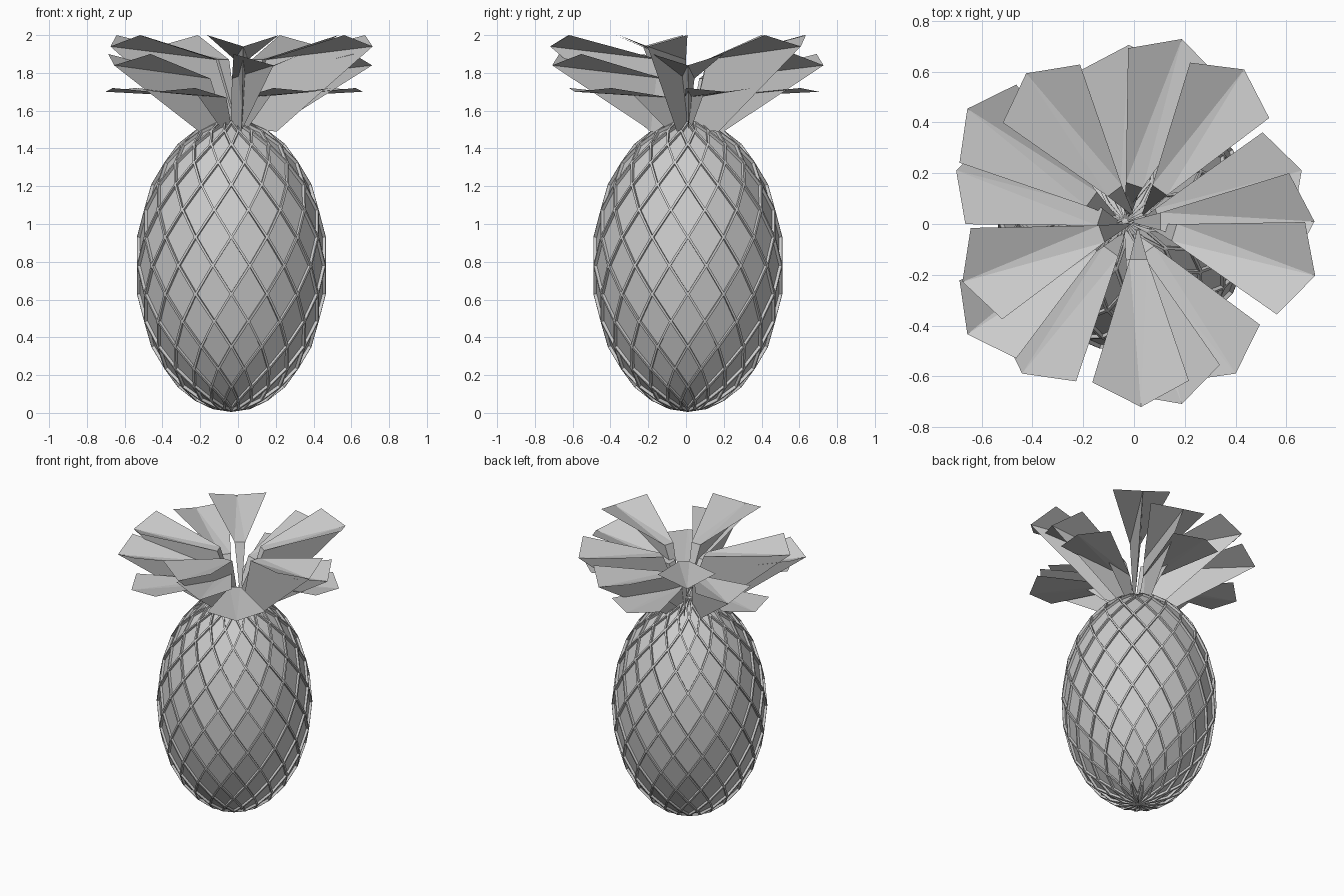
import bpy, bmesh, math
from mathutils import Vector

if "Cube" in bpy.data.objects:
    bpy.data.objects.remove(bpy.data.objects["Cube"], do_unlink=True)

grey = bpy.data.materials.new("light grey")
grey.use_nodes = True
colour = (0.6, 0.6, 0.6, 1)
grey.diffuse_color = colour
grey.node_tree.nodes["Principled BSDF"].inputs["Base Color"].default_value = colour


def finish(bm, name):
    mesh = bpy.data.meshes.new(name)
    bm.to_mesh(mesh)
    bm.free()
    mesh.materials.append(grey)
    obj = bpy.data.objects.new(name, mesh)
    bpy.context.collection.objects.link(obj)


# Fruit body: an egg shaped lattice of diamonds, each sunk to leave raised ribs
SEGMENTS, HALF_RINGS = 32, 8
CENTRE, RADIUS, HALF_HEIGHT = Vector((-0.035, 0.01, 0.78)), 0.51, 0.775
bm = bmesh.new()
nodes = {}


def node(i, j):
    i = 0 if abs(j) == HALF_RINGS else i % SEGMENTS
    if (i, j) not in nodes:
        lat = j * math.pi / 2 / HALF_RINGS
        lon = i * 2 * math.pi / SEGMENTS
        nodes[i, j] = bm.verts.new(CENTRE + Vector((
            RADIUS * math.cos(lat) * math.cos(lon),
            RADIUS * math.cos(lat) * math.sin(lon),
            HALF_HEIGHT * math.sin(lat))))
    return nodes[i, j]


for j in range(1 - HALF_RINGS, HALF_RINGS):
    for i in range(j % 2, SEGMENTS, 2):
        bm.faces.new([node(i + 1, j), node(i, j + 1), node(i - 1, j), node(i, j - 1)])
bmesh.ops.recalc_face_normals(bm, faces=bm.faces)
panels = list(bm.faces)
bmesh.ops.inset_individual(bm, faces=panels, thickness=0.009, depth=0)
bmesh.ops.inset_individual(bm, faces=panels, thickness=0.001, depth=-0.016)
finish(bm, "fruit_body")


# Crown leaves: a flared blade on top of a thin, deep keel that rises from the fruit
def leaf(name, centre, angle, length, inner, tip_z, corner_z, keel_reach, keel_foot):
    bm = bmesh.new()

    def point(dist, side, z):
        return bm.verts.new((centre[0] + dist * math.cos(angle) - side * math.sin(angle),
                             centre[1] + dist * math.sin(angle) + side * math.cos(angle), z))

    inner_r, inner_z = inner
    tip = point(length, 0, tip_z)
    root = point(0.02, 0, 1.5)
    foot = point(keel_foot, 0, 1.49)
    left, right = [point(inner_r, s * 0.035, inner_z) for s in (1, -1)]
    keel_end = tip
    if keel_reach < 1:
        keel_end = point(inner_r + (length - inner_r) * keel_reach, 0,
                         inner_z + (tip_z - inner_z) * keel_reach)
    bm.faces.new([left, right, tip])
    bm.faces.new([right, left, root])
    for shoulder, s in ((left, 1), (right, -1)):
        corner = point(length - 0.1, s * 0.19, corner_z)
        bm.faces.new([shoulder, tip, corner][::s])
        bm.faces.new([shoulder, root, foot, keel_end][::s])
    finish(bm, name)


# Tier: centre, first angle, length, shoulder, tip height, corner height, keel
tiers = {
    "upper": ((0.015, 0.01), -89, 0.73, (0.15, 1.87), 1.94, 2.0, 1, 0.2),
    "middle": ((-0.045, 0.01), 0, 0.755, (0.15, 1.77), 1.84, 1.9, 1, 0.2),
    "lower": ((-0.02, -0.01), 18, 0.715, (0.12, 1.67), 1.7, 1.72, 0.35, 0.1),
}
for tier, (centre, start, *shape) in tiers.items():
    for n in range(5):
        leaf(f"{tier}_leaf_{n + 1}", centre, math.radians(start + 72 * n), *shape)
